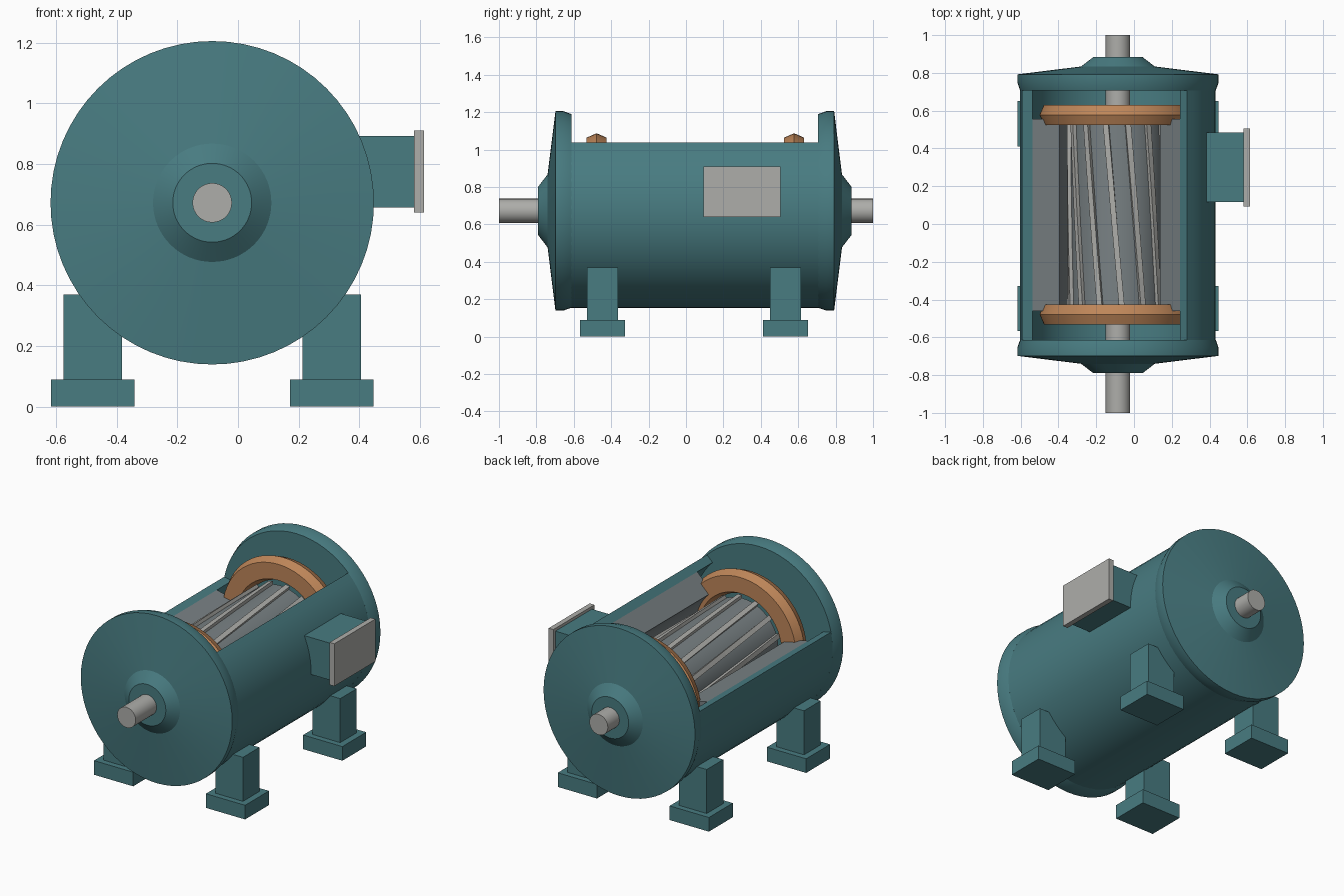
import bpy, bmesh, math
from mathutils import Vector

if "Cube" in bpy.data.objects:
    bpy.data.objects.remove(bpy.data.objects["Cube"])

CX, CZ, MID = -0.085, 0.672, 0.047   # machine axis and housing mid-plane


def material(name, rgb):
    m = bpy.data.materials.new(name)
    m.diffuse_color = (*rgb, 1)
    m.use_nodes = True
    m.node_tree.nodes["Principled BSDF"].inputs["Base Color"].default_value = m.diffuse_color
    return m


TEAL = material("teal_paint", (0.065, 0.20, 0.22))
COPPER = material("copper", (0.52, 0.24, 0.10))
STEEL = material("steel", (0.42, 0.42, 0.40))
IRON = material("laminated_iron", (0.19, 0.22, 0.23))


def finish(name, bm, mat, smooth=False):
    bmesh.ops.recalc_face_normals(bm, faces=bm.faces)
    me = bpy.data.meshes.new(name)
    bm.to_mesh(me)
    bm.free()
    ob = bpy.data.objects.new(name, me)
    bpy.context.collection.objects.link(ob)
    me.materials.append(mat)
    if smooth:
        bpy.ops.object.select_all(action='DESELECT')
        ob.select_set(True)
        bpy.context.view_layer.objects.active = ob
        bpy.ops.object.shade_smooth_by_angle(angle=math.radians(20))
    return ob


def polar(r, y, a):
    return Vector((CX + r * math.cos(a), y, CZ + r * math.sin(a)))


def lathe(name, profile, mat, start=0, sweep=360, n=64, ring=False):
    """Turn (radius, y) points about the axis; ring=True closes the profile."""
    bm = bmesh.new()
    full = sweep == 360
    steps = n if full else n + 1
    rows = []
    for i in range(steps):
        a = math.radians(start + sweep * i / n)
        rows.append([bm.verts.new(polar(r, y, a)) for r, y in profile])
    k = len(profile)
    for i in range(n):
        p, q = rows[i], rows[(i + 1) % steps]
        for j in range(k if ring else k - 1):
            jj = (j + 1) % k
            bm.faces.new((p[j], q[j], q[jj], p[jj]))
    if not ring:
        bm.faces.new([row[0] for row in rows])
        bm.faces.new([row[-1] for row in rows])
    elif not full:
        bm.faces.new(rows[0])
        bm.faces.new(rows[-1])
    return finish(name, bm, mat, True)


def tube(name, r0, r1, y0, y1, mat, start, sweep, n):
    return lathe(name, [(r0, y0), (r1, y0), (r1, y1), (r0, y1)], mat, start, sweep, n, True)


def box(name, x, y, z, mat):
    bm = bmesh.new()
    bmesh.ops.create_cube(bm, size=1)
    for v in bm.verts:
        v.co = [c[0] + (t + 0.5) * (c[1] - c[0]) for c, t in zip((x, y, z), v.co)]
    return finish(name, bm, mat)


# Cut-away housing and stator core share the same opening
OPEN_END, SWEEP = 168, 237
tube("housing", 0.463, 0.518, -0.63, 0.712, TEAL, OPEN_END, SWEEP, 44)
tube("stator_core", 0.316, 0.463, -0.46, 0.555, IRON, OPEN_END, SWEEP, 44)

# End bells, as offsets from the mid-plane
bell = [(0.13, 0.837), (0.195, 0.787), (0.533, 0.745), (0.533, 0.703), (0.518, 0.66)]
for side, s in (("front", -1), ("back", 1)):
    lathe(side + "_end_bell", [(r, MID + s * d) for r, d in bell], TEAL)
    # Winding end ring
    c, h = MID + 0.003 + s * 0.528, 0.053
    lathe(side + "_winding", [(0.415, c), (0.392, c + h), (0.29, c + h),
                              (0.265, c), (0.29, c - h), (0.392, c - h)], COPPER, ring=True)

# Shaft and rotor
lathe("shaft", [(0.065, -1), (0.065, 1)], STEEL, n=32)
R0, R1 = -0.45, 0.545
lathe("rotor_core", [(0.25, R0), (0.25, R1)], IRON, n=48)

# Skewed rotor bars
BARS, SKEW, STEPS = 14, 0.33, 6
bm = bmesh.new()
for b in range(BARS):
    base = math.pi / 2 - 0.08 + b * math.tau / BARS
    rows = []
    for i in range(STEPS + 1):
        t = i / STEPS
        a, y = base + SKEW * t, R0 + (R1 - R0) * t
        rows.append([bm.verts.new(polar(r, y, a + d)) for r, d in
                     ((0.24, -0.055), (0.27, -0.055), (0.27, 0.055), (0.24, 0.055))])
    for p, q in zip(rows, rows[1:]):
        for j in range(4):
            bm.faces.new((p[j], q[j], q[(j + 1) % 4], p[(j + 1) % 4]))
    bm.faces.new(rows[0])
    bm.faces.new(rows[-1])
finish("rotor_bars", bm, STEEL)

# Terminal box and cover
box("terminal_box", (0.385, 0.58), (0.117, 0.485), (0.657, 0.892), TEAL)
box("terminal_cover", (0.58, 0.613), (0.093, 0.505), (0.64, 0.91), STEEL)

# Four feet
for ny, y in (("front", -0.447), ("back", 0.531)):
    for nx, s in (("left", -1), ("right", 1)):
        x = CX + s * 0.394
        box(f"{ny}_{nx}_foot_pad", (x - 0.138, x + 0.138), (y - 0.12, y + 0.12), (0, 0.09), TEAL)
        box(f"{ny}_{nx}_foot_post", (x - 0.097, x + 0.097), (y - 0.083, y + 0.083), (0.09, 0.37), TEAL)
